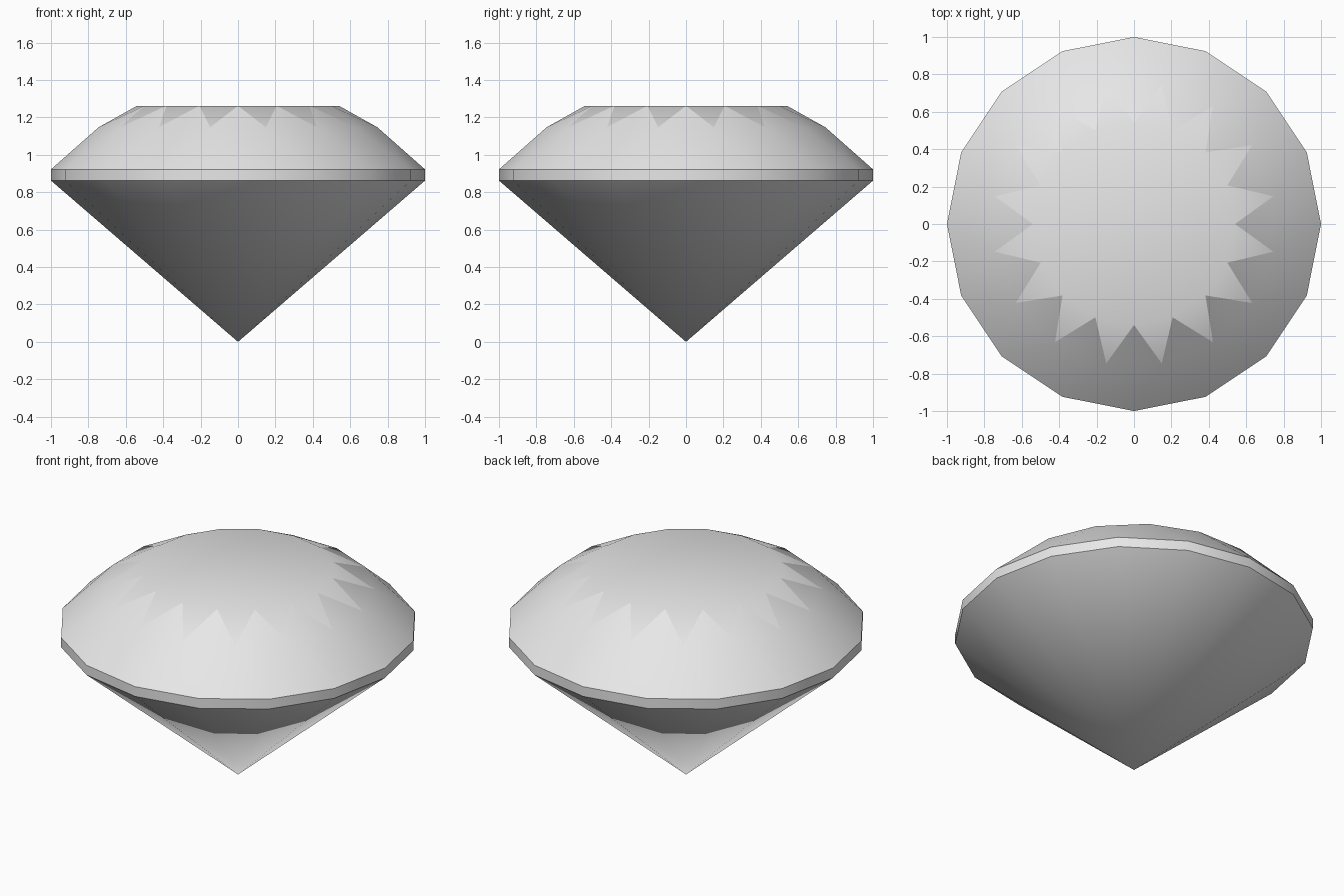
import bpy, bmesh
from math import cos, sin, tau

cube = bpy.data.objects.get("Cube")
if cube:
    bpy.data.objects.remove(cube, do_unlink=True)

SIDES = 16

# Single pale grey stone colour
stone = bpy.data.materials.new("pale_grey_stone")
stone.use_nodes = True
colour = (0.8, 0.8, 0.8, 1.0)
stone.diffuse_color = colour
stone.node_tree.nodes["Principled BSDF"].inputs["Base Color"].default_value = colour

bm = bmesh.new()


def ring(radius, z, offset=0.0):
    """A ring of vertices, turned by a fraction of one side."""
    angles = [tau * (i + offset) / SIDES for i in range(SIDES)]
    return [bm.verts.new((radius * cos(a), radius * sin(a), z)) for a in angles]


tip = bm.verts.new((0, 0, 0))
girdle_low = ring(1.0, 0.862)
girdle_top = ring(1.0, 0.922)
middle = ring(0.76, 1.147, 0.5)
table = ring(0.54, 1.262)

# Flat table on top
bm.faces.new(table)

for i in range(SIDES):
    j = (i + 1) % SIDES
    # Pavilion facet and girdle band
    bm.faces.new((tip, girdle_low[j], girdle_low[i]))
    bm.faces.new((girdle_low[i], girdle_low[j], girdle_top[j], girdle_top[i]))
    # Crown: upper girdle facet, kite facet and star facet
    bm.faces.new((girdle_top[i], girdle_top[j], middle[i]))
    bm.faces.new((middle[i - 1], girdle_top[i], middle[i], table[i]))
    bm.faces.new((middle[i], table[j], table[i]))

bmesh.ops.recalc_face_normals(bm, faces=bm.faces)

# Smooth facets, with crisp girdle rims and crisp sides on the star facets
for face in bm.faces:
    face.smooth = True
rims = (set(girdle_low), set(girdle_top))
tops, mids = set(table), set(middle)
for edge in bm.edges:
    a, b = edge.verts
    on_rim = any(a in r and b in r for r in rims)
    on_star = (a in tops and b in mids) or (a in mids and b in tops)
    edge.smooth = not (on_rim or on_star)

mesh = bpy.data.meshes.new("cut_gemstone")
bm.to_mesh(mesh)
bm.free()
mesh.materials.append(stone)
gem = bpy.data.objects.new("cut_gemstone", mesh)
bpy.context.collection.objects.link(gem)
